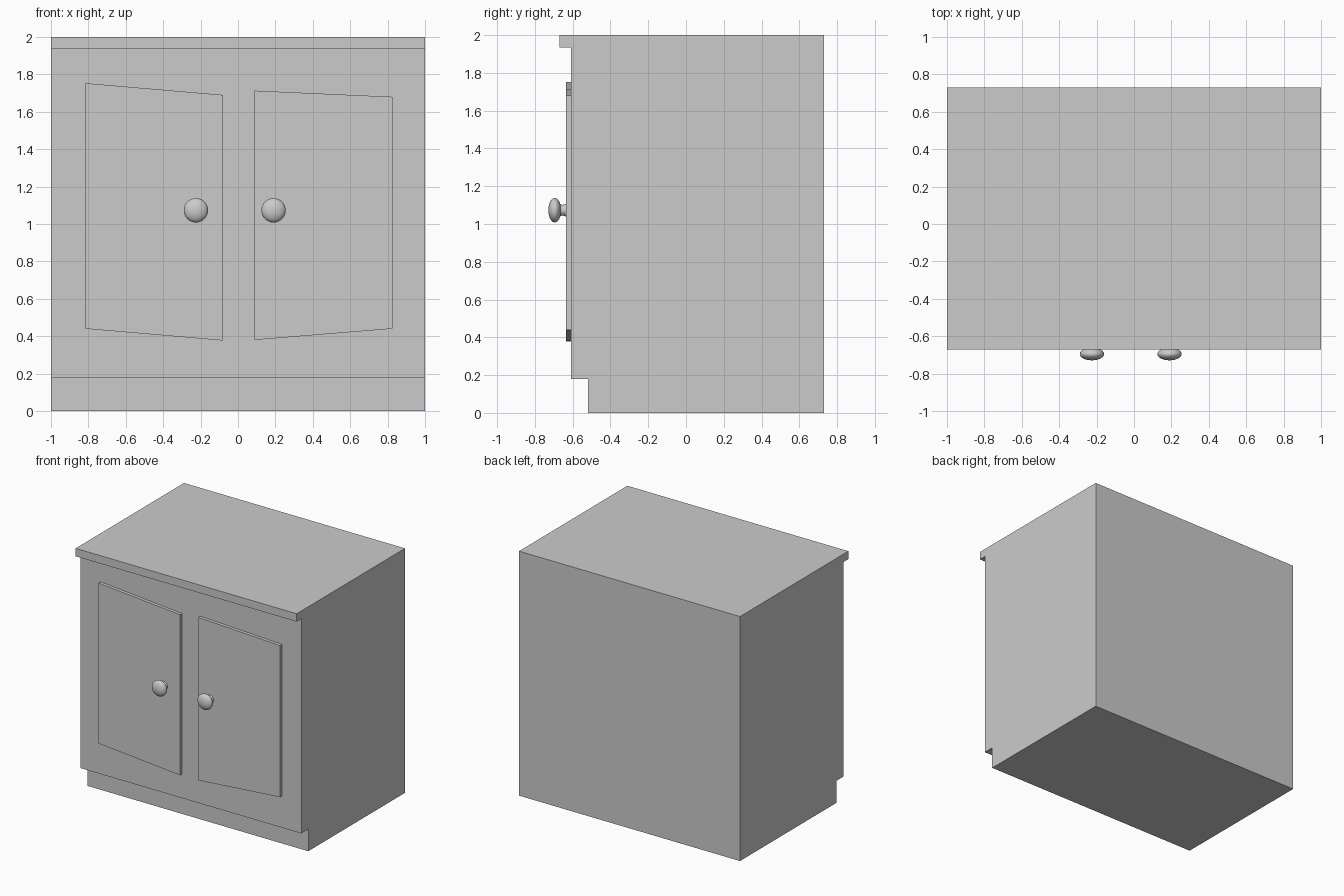
import bpy, bmesh, math
from mathutils import Vector, Matrix

if "Cube" in bpy.data.objects:
    bpy.data.objects.remove(bpy.data.objects["Cube"])


def finish(name, bm):
    bmesh.ops.remove_doubles(bm, verts=bm.verts, dist=1e-5)
    bmesh.ops.recalc_face_normals(bm, faces=bm.faces)
    mesh = bpy.data.meshes.new(name)
    bm.to_mesh(mesh)
    bm.free()
    obj = bpy.data.objects.new(name, mesh)
    bpy.context.collection.objects.link(obj)
    return obj


def prism(name, outline, offset):
    """Extrude a closed planar outline along an offset vector."""
    bm = bmesh.new()
    face = bm.faces.new([bm.verts.new(p) for p in outline])
    ext = bmesh.ops.extrude_face_region(bm, geom=[face], use_keep_orig=True)
    moved = [g for g in ext["geom"] if isinstance(g, bmesh.types.BMVert)]
    bmesh.ops.translate(bm, verts=moved, vec=Vector(offset))
    return finish(name, bm)


def knob(name, x, z):
    """Round pull: flared stem and a flattened round head, turned about y."""
    head = [(0.065 * math.sin(a), -0.695 - 0.034 * math.cos(a))
            for a in (math.radians(15 * i) for i in range(11))]
    profile = head + [(0.028, -0.655), (0.030, -0.645), (0.036, -0.632), (0.036, -0.61), (0, -0.61)]
    bm = bmesh.new()
    verts = [bm.verts.new((x + r, y, z)) for r, y in profile]
    edges = [bm.edges.new(pair) for pair in zip(verts, verts[1:])]
    bmesh.ops.spin(bm, geom=verts + edges, cent=(x, 0, z), axis=(0, 1, 0),
                   angle=math.tau, steps=32, use_merge=True)
    obj = finish(name, bm)
    bpy.ops.object.select_all(action='DESELECT')
    obj.select_set(True)
    bpy.context.view_layer.objects.active = obj
    bpy.ops.object.shade_smooth_by_angle(angle=math.radians(40))


# Cabinet body: side profile with toe kick and overhanging top lip
side = [(-0.52, 0), (0.73, 0), (0.73, 2), (-0.67, 2), (-0.67, 1.935),
        (-0.61, 1.935), (-0.61, 0.18), (-0.52, 0.18)]
prism("cabinet_body", [(-1, y, z) for y, z in side], (2, 0, 0))

# Crooked door panels
doors = {
    "left_door": [(-0.815, 0.44), (-0.08, 0.377), (-0.08, 1.69), (-0.815, 1.753)],
    "right_door": [(0.088, 0.38), (0.825, 0.44), (0.825, 1.68), (0.088, 1.713)],
}
for name, outline in doors.items():
    prism(name, [(x, -0.60, z) for x, z in outline], (0, -0.036, 0))

# Door knobs
knob("left_knob", -0.225, 1.073)
knob("right_knob", 0.19, 1.073)
